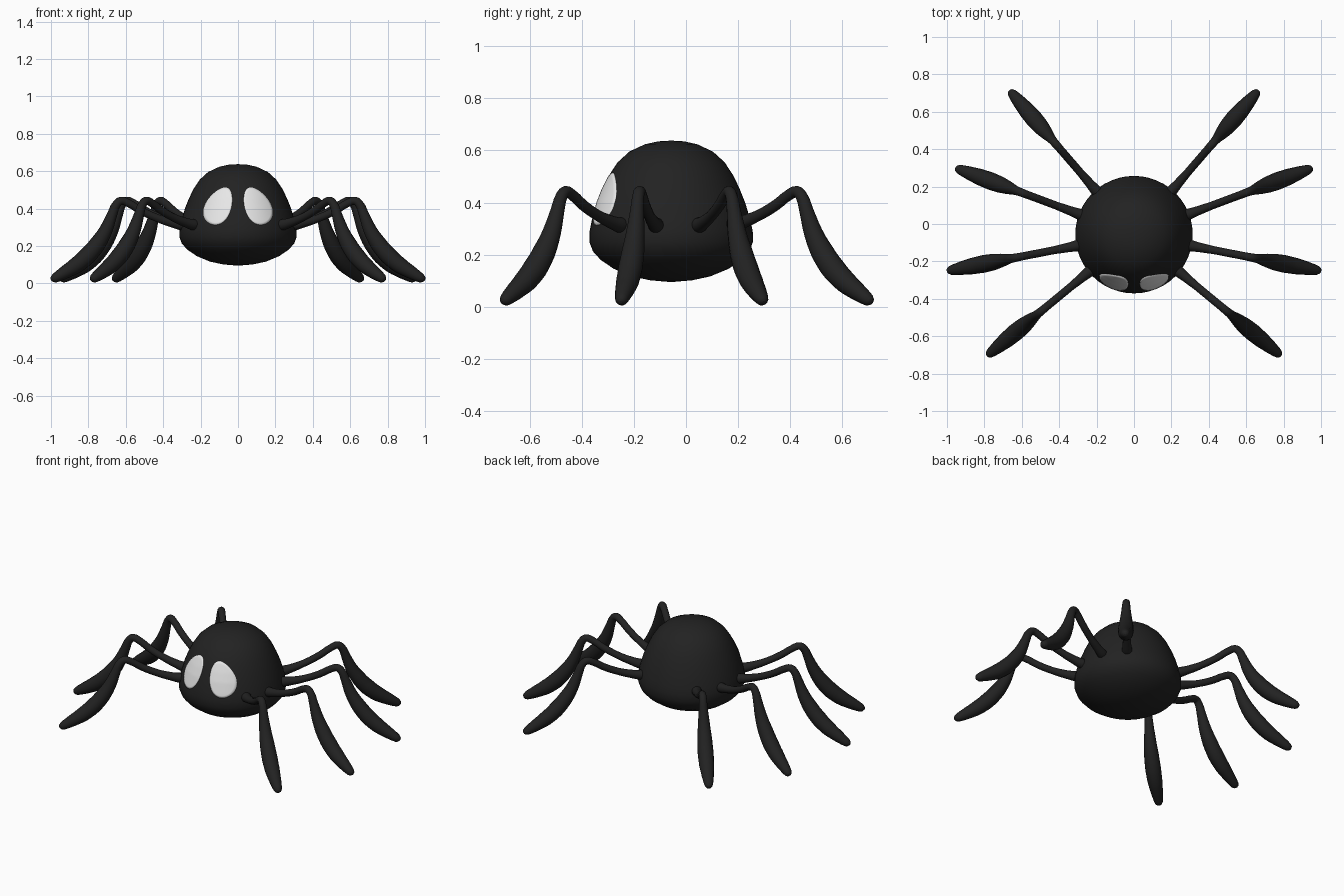
import bpy, bmesh
from math import sin, cos, pi, radians, sqrt
from mathutils import Vector

cube = bpy.data.objects.get("Cube")
if cube:
    bpy.data.objects.remove(cube, do_unlink=True)

CENTRE_Y = -0.057


def material(name, value, rough):
    mat = bpy.data.materials.new(name)
    mat.use_nodes = True
    colour = (value, value, value, 1)
    mat.diffuse_color = colour
    bsdf = mat.node_tree.nodes["Principled BSDF"]
    bsdf.inputs["Base Color"].default_value = colour
    bsdf.inputs["Roughness"].default_value = rough
    return mat


black = material("soft black", 0.016, 0.7)
white = material("eye white", 0.8, 0.6)


def add_mesh(name, bm, mat):
    bmesh.ops.recalc_face_normals(bm, faces=bm.faces)
    mesh = bpy.data.meshes.new(name)
    bm.to_mesh(mesh)
    bm.free()
    mesh.materials.append(mat)
    mesh.shade_smooth()
    obj = bpy.data.objects.new(name, mesh)
    bpy.context.collection.objects.link(obj)
    return obj


# Body: round dome with a shallow belly, (radius, height) from bottom to top
profile = [(0, .095), (.08, .102), (.15, .117), (.22, .146), (.27, .18),
           (.30, .213), (.314, .25), (.313, .29), (.305, .33), (.284, .40),
           (.262, .455), (.238, .505), (.205, .555), (.16, .596),
           (.10, .624), (.05, .635), (0, .638)]
bm = bmesh.new()
verts = [bm.verts.new((r, CENTRE_Y, z)) for r, z in profile]
edges = [bm.edges.new(pair) for pair in zip(verts, verts[1:])]
bmesh.ops.spin(bm, geom=verts + edges, cent=(0, CENTRE_Y, 0), axis=(0, 0, 1),
               angle=2 * pi, steps=48, use_duplicate=False)
bmesh.ops.remove_doubles(bm, verts=bm.verts, dist=0.0005)
add_mesh("body", bm, black)


def body_radius(z):
    for (r0, z0), (r1, z1) in zip(profile, profile[1:]):
        if z0 <= z <= z1:
            return r0 + (r1 - r0) * (z - z0) / (z1 - z0)
    return 0


# Eyes: thin egg-shaped plates that follow the front of the body
def add_eye(name, side):
    bm = bmesh.new()
    tilt, rings, steps = radians(27), 8, 40

    def point(ring, step):
        a = 2 * pi * step / steps
        t = min(ring, rings) / rings
        along = 0.107 * cos(a) * t
        across = 0.068 * sin(a) * t * (1 - 0.2 * cos(a))
        x = 0.102 - along * sin(tilt) + across * cos(tilt)
        z = 0.415 + along * cos(tilt) + across * sin(tilt)
        lift = 0.005 if ring <= rings else -0.004
        y = CENTRE_Y - sqrt(body_radius(z) ** 2 - x * x) - lift
        return side * x, y, z

    middle = bm.verts.new(point(0, 0))
    loops = [[bm.verts.new(point(k, s)) for s in range(steps)]
             for k in range(1, rings + 2)]
    for s in range(steps):
        n = (s + 1) % steps
        bm.faces.new((middle, loops[0][s], loops[0][n]))
        for inner, outer in zip(loops, loops[1:]):
            bm.faces.new((inner[s], outer[s], outer[n], inner[n]))
    # Keep the plate facing forward
    obj = add_mesh(name, bm, white)
    if sum(p.normal.y for p in obj.data.polygons) > 0:
        obj.data.flip_normals()


add_eye("left_eye", 1)
add_eye("right_eye", -1)

# Legs: one bent, tapering path (outward distance, height, thickness)
leg_path = [(.272, .308, .008), (.276, .309, .020), (.288, .311, .029),
            (.31, .314, .030), (.36, .325, .025), (.44, .350, .021),
            (.53, .390, .021), (.60, .431, .021), (.637, .442, .022),
            (.661, .424, .023), (.685, .37, .027), (.72, .285, .036),
            (.765, .212, .044), (.82, .148, .047), (.88, .098, .044),
            (.94, .061, .036), (.98, .038, .029), (1.0, .027, .024),
            (1.012, .021, .016), (1.017, .018, .006)]


def add_leg(name, side, degrees):
    curve = bpy.data.curves.new(name, "CURVE")
    curve.dimensions = "3D"
    curve.bevel_depth = 1
    curve.bevel_resolution = 5
    curve.resolution_u = 3
    curve.use_fill_caps = True
    spline = curve.splines.new("BEZIER")
    spline.bezier_points.add(len(leg_path) - 1)
    a = radians(degrees)
    for p, (r, z, thick) in zip(spline.bezier_points, leg_path):
        p.co = Vector((side * r * cos(a), CENTRE_Y + r * sin(a), z))
        p.radius = thick
        p.handle_left_type = p.handle_right_type = "AUTO"
    curve.materials.append(black)
    obj = bpy.data.objects.new(name, curve)
    bpy.context.collection.objects.link(obj)
    bpy.ops.object.select_all(action="DESELECT")
    obj.select_set(True)
    bpy.context.view_layer.objects.active = obj
    bpy.ops.object.convert(target="MESH")
    bpy.ops.object.shade_smooth()


leg_angles = {"front": -39.5, "front_middle": -11,
              "back_middle": 20.5, "back": 49.2}
for side, label in ((1, "left"), (-1, "right")):
    for place, degrees in leg_angles.items():
        add_leg(f"{label}_{place}_leg", side, degrees)
